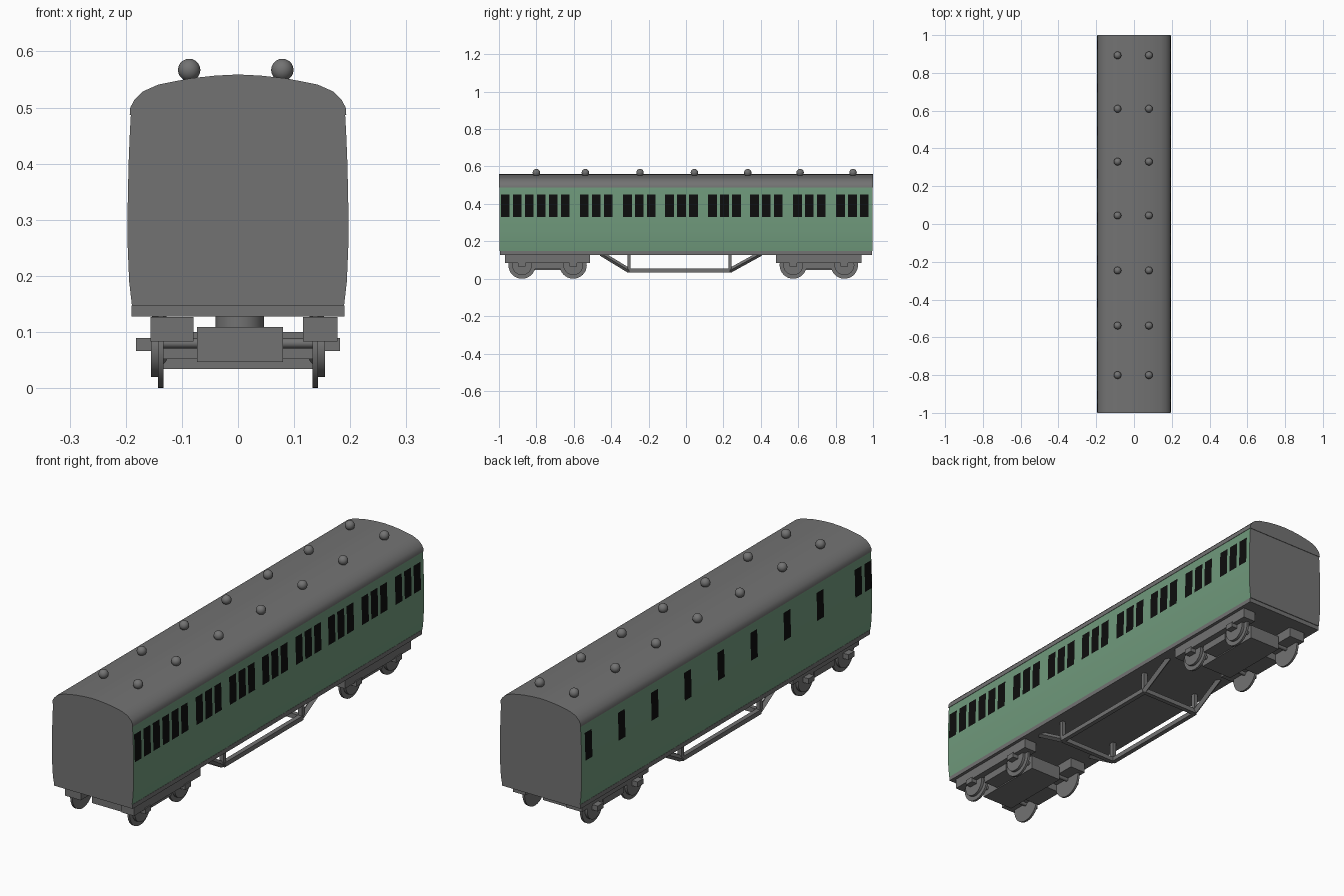
import bpy, bmesh, math
from mathutils import Vector

cube = bpy.data.objects.get("Cube")
if cube:
    bpy.data.objects.remove(cube, do_unlink=True)


def material(name, rgb):
    m = bpy.data.materials.new(name)
    m.use_nodes = True
    m.diffuse_color = (*rgb, 1)
    m.node_tree.nodes["Principled BSDF"].inputs["Base Color"].default_value = (*rgb, 1)
    return m


GREY = material("steel grey", (0.17, 0.17, 0.17))
GREEN = material("coach green", (0.16, 0.32, 0.20))
BLACK = material("window black", (0.004, 0.004, 0.004))


def finish(name, bm, mats=(GREY,), smooth=False):
    bmesh.ops.recalc_face_normals(bm, faces=bm.faces)
    mesh = bpy.data.meshes.new(name)
    bm.to_mesh(mesh)
    bm.free()
    obj = bpy.data.objects.new(name, mesh)
    bpy.context.collection.objects.link(obj)
    for m in mats:
        mesh.materials.append(m)
    if smooth:
        bpy.ops.object.select_all(action='DESELECT')
        obj.select_set(True)
        bpy.context.view_layer.objects.active = obj
        bpy.ops.object.shade_smooth_by_angle(angle=math.radians(35))
    return obj


def box(name, lo, hi):
    bm = bmesh.new()
    bmesh.ops.create_cube(bm, size=1)
    lo, hi = Vector(lo), Vector(hi)
    for v in bm.verts:
        v.co = (lo + hi) / 2 + v.co * (hi - lo)
    return finish(name, bm)


def cylinder(name, a, b, radius, sides=24, smooth=True):
    a, b = Vector(a), Vector(b)
    bm = bmesh.new()
    bmesh.ops.create_cone(bm, cap_ends=True, segments=sides, radius1=radius,
                          radius2=radius, depth=(b - a).length)
    turn = (b - a).to_track_quat('Z', 'Y')
    for v in bm.verts:
        v.co = turn @ v.co + (a + b) / 2
    return finish(name, bm, smooth=smooth)


def loft(profile, stations):
    """Closed cross-section in x, z carried along y, with end caps."""
    bm = bmesh.new()
    rings = [[bm.verts.new((x, y, z)) for x, z in profile] for y in stations]
    n = len(profile)
    for r, s in zip(rings, rings[1:]):
        for i in range(n):
            j = (i + 1) % n
            bm.faces.new((r[i], r[j], s[j], s[i]))
    bm.faces.new(rings[0])
    bm.faces.new(rings[-1])
    return bm


def mirrored(half):
    """Complete a right-hand half profile on the left."""
    return half + [(-x, z) for x, z in reversed(half) if x > 0]


# Window positions: compartments on one side, a corridor on the other
PANE = 0.047
SILL, HEAD = 0.33, 0.45
groups = [-0.99, -0.797, -0.567, -0.337, -0.112, 0.118, 0.342, 0.572, 0.802]
panes_left = [g + 0.064 * i for g in groups for i in range(3)]
panes_right = [-0.997, -0.93] + [-0.668 + 0.2275 * i for i in range(8)]
edges = [y + d for y in panes_left + panes_right for d in (0, PANE)]
stations = sorted({round(y, 3) for y in edges + [-0.998, 0.998]})

# Body with windows as cut faces
side = [(0.189, 0.147), (0.194, 0.19), (0.1965, 0.25), (0.1965, SILL),
        (0.195, 0.40), (0.193, HEAD), (0.191, 0.487)]
bm = loft(mirrored(side), stations)
bm.normal_update()
for f in bm.faces:
    c = f.calc_center_median()
    if len(f.verts) == 4 and abs(c.x) > 0.15:
        panes = panes_left if c.x > 0 else panes_right
        glazed = SILL < c.z < HEAD and any(y < c.y < y + PANE for y in panes)
        f.material_index = 2 if glazed else 1
finish("coach_body", bm, (GREY, GREEN, BLACK), smooth=True)

# Arched roof
arch = [(0.193, 0.487), (0.192, 0.500), (0.185, 0.513), (0.169, 0.529),
        (0.142, 0.541), (0.086, 0.552), (0.04, 0.557), (0, 0.559)]
finish("roof", loft(mirrored(arch), [-1, 1]), smooth=True)

# Roof ventilators
for y in (0.893, 0.61, 0.33, 0.045, -0.246, -0.538, -0.80):
    for x in (-0.087, 0.079):
        bm = bmesh.new()
        bmesh.ops.create_uvsphere(bm, u_segments=16, v_segments=10, radius=0.02)
        bmesh.ops.translate(bm, verts=bm.verts, vec=(x, y, 0.567))
        finish("roof_ventilator", bm, smooth=True)

# Underframe floor
box("underframe", (-0.19, -0.995, 0.128), (0.19, 0.995, 0.147))

# Truss rods, posts and cross bars
Y0, Y1, LOW, TOP = -0.305, 0.235, 0.044, 0.135
for x in (-0.14, 0.14):
    box("truss_bar", (x - 0.01, Y0, LOW - 0.01), (x + 0.01, Y1, LOW + 0.01))
    for y, end in ((Y0, -0.455), (Y1, 0.40)):
        cylinder("truss_stay", (x, y, LOW), (x, end, TOP), 0.013, 4, False)
        box("truss_post", (x - 0.009, y - 0.009, LOW), (x + 0.009, y + 0.009, TOP))
for y in (Y0, Y1):
    box("truss_cross_bar", (-0.14, y - 0.01, LOW - 0.01), (0.14, y + 0.01, LOW + 0.01))

# Bogies
for cy in (-0.74, 0.71):
    box("bogie_centre", (-0.073, cy - 0.16, 0.047), (0.08, cy + 0.16, 0.109))
    cylinder("bogie_pivot", (0.003, cy, 0.10), (0.003, cy, 0.13), 0.043)
    for x0, x1 in ((-0.156, -0.079), (0.116, 0.177)):
        box("bogie_side_frame", (x0, cy - 0.228, 0.083), (x1, cy + 0.228, 0.127))
    box("bogie_cross_beam", (-0.15, cy - 0.07, 0.052), (0.15, cy + 0.07, 0.10))
    for y in (cy - 0.137, cy + 0.137):
        cylinder("axle", (-0.15, y, 0.08), (0.15, y, 0.08), 0.009, 12)
        for s in (-1, 1):
            cylinder("wheel_flange", (s * 0.133, y, 0.0725), (s * 0.143, y, 0.0725), 0.0725, 32)
            cylinder("wheel_tread", (s * 0.14, y, 0.0725), (s * 0.155, y, 0.0725), 0.053, 32)
            box("axle_box", (s * 0.167 - 0.015, y - 0.02, 0.066),
                (s * 0.167 + 0.015, y + 0.02, 0.089))
